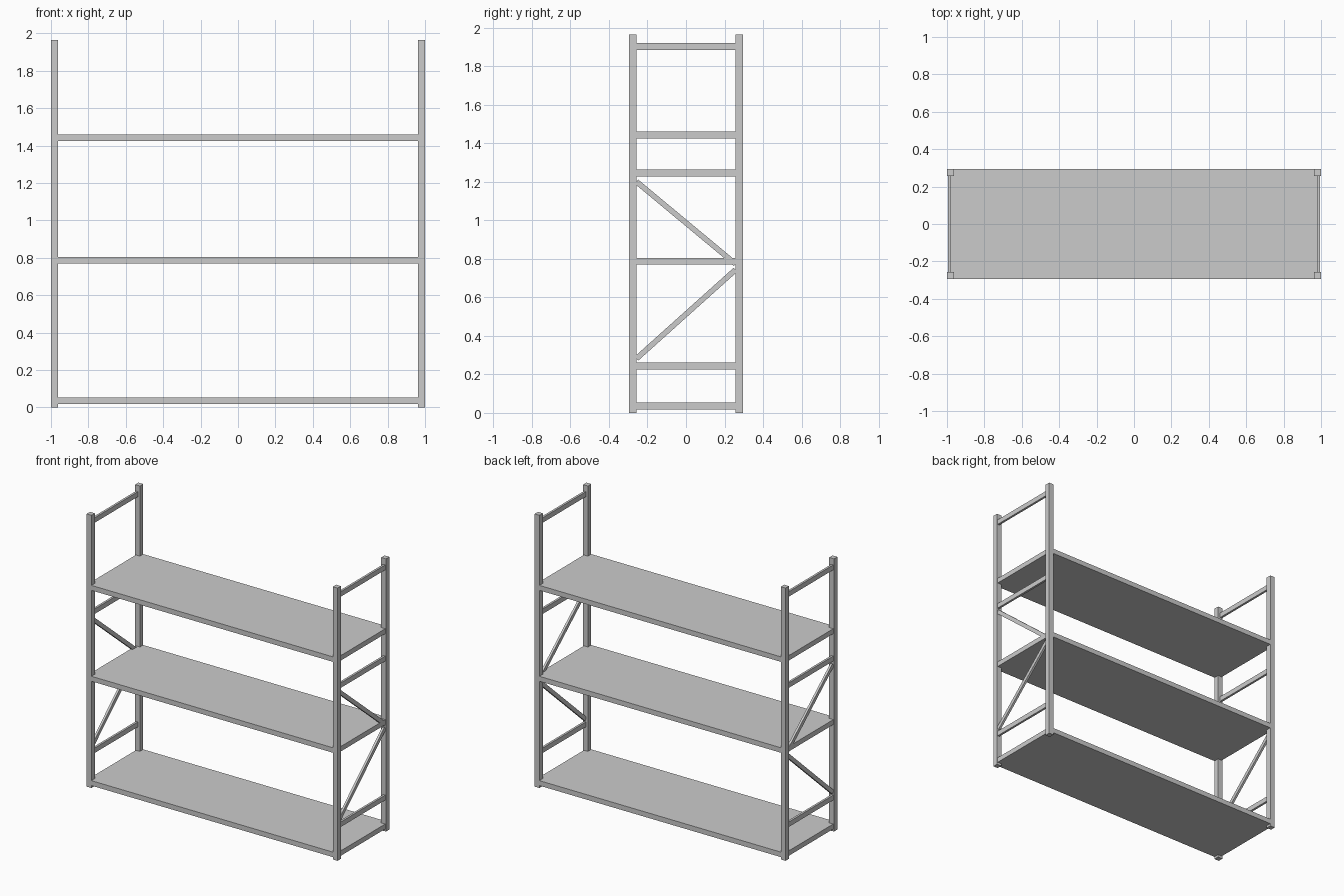
import bpy, bmesh
from math import atan2, hypot

if "Cube" in bpy.data.objects:
    bpy.data.objects.remove(bpy.data.objects["Cube"])

HX, HY, POST, TOP = 1.0, 0.295, 0.038, 1.965   # half extents, post width, height
INX, INY = HX - POST, HY - POST                # inner faces of the posts
BAR_X, BAR_W, BAR_H = 0.986, 0.016, 0.036      # end frame bars
SHELF_Z = (0.035, 0.787, 1.442)


def box(name, center, size, rot_x=0.0):
    bm = bmesh.new()
    bmesh.ops.create_cube(bm, size=1)
    bmesh.ops.scale(bm, vec=size, verts=bm.verts)
    mesh = bpy.data.meshes.new(name)
    bm.to_mesh(mesh)
    bm.free()
    ob = bpy.data.objects.new(name, mesh)
    ob.location = center
    ob.rotation_euler.x = rot_x
    bpy.context.collection.objects.link(ob)
    return ob


def brace(name, x, y0, z0, y1, z1):
    length = hypot(y1 - y0, z1 - z0)
    box(name, (x, (y0 + y1) / 2, (z0 + z1) / 2), (BAR_W, length, 0.028),
        atan2(z1 - z0, y1 - y0))


def shelf(name, z):
    # plate outline notched around the four posts
    e = BAR_X + BAR_W / 2
    quarter = [(e, INY), (INX, INY), (INX, HY)]
    half = quarter + [(-x, y) for x, y in reversed(quarter)]
    outline = half + [(-x, -y) for x, y in half]
    bm = bmesh.new()
    face = bm.faces.new([bm.verts.new((x, y, -BAR_H / 2)) for x, y in outline])
    ext = bmesh.ops.extrude_face_region(bm, geom=[face], use_keep_orig=True)
    verts = [g for g in ext["geom"] if isinstance(g, bmesh.types.BMVert)]
    bmesh.ops.translate(bm, vec=(0, 0, BAR_H), verts=verts)
    bmesh.ops.recalc_face_normals(bm, faces=bm.faces)
    mesh = bpy.data.meshes.new(name)
    bm.to_mesh(mesh)
    bm.free()
    ob = bpy.data.objects.new(name, mesh)
    ob.location.z = z
    bpy.context.collection.objects.link(ob)


# End frames: posts, cross bars and diagonal braces
for side, sx in (("left", -1), ("right", 1)):
    for end, sy in (("front", -1), ("back", 1)):
        box(f"{side}_{end}_post",
            (sx * (HX - POST / 2), sy * (HY - POST / 2), TOP / 2),
            (POST, POST, TOP))
    for i, z in enumerate((0.243, 1.245, 1.902)):
        box(f"{side}_cross_bar_{i + 1}", (sx * BAR_X, 0, z),
            (BAR_W, 2 * INY, BAR_H))
    brace(f"{side}_upper_brace", sx * BAR_X, -INY, 1.2, INY, 0.773)
    brace(f"{side}_lower_brace", sx * BAR_X, -INY, 0.282, INY, 0.743)

# Shelves
for i, z in enumerate(SHELF_Z):
    shelf(f"shelf_{i + 1}", z)
